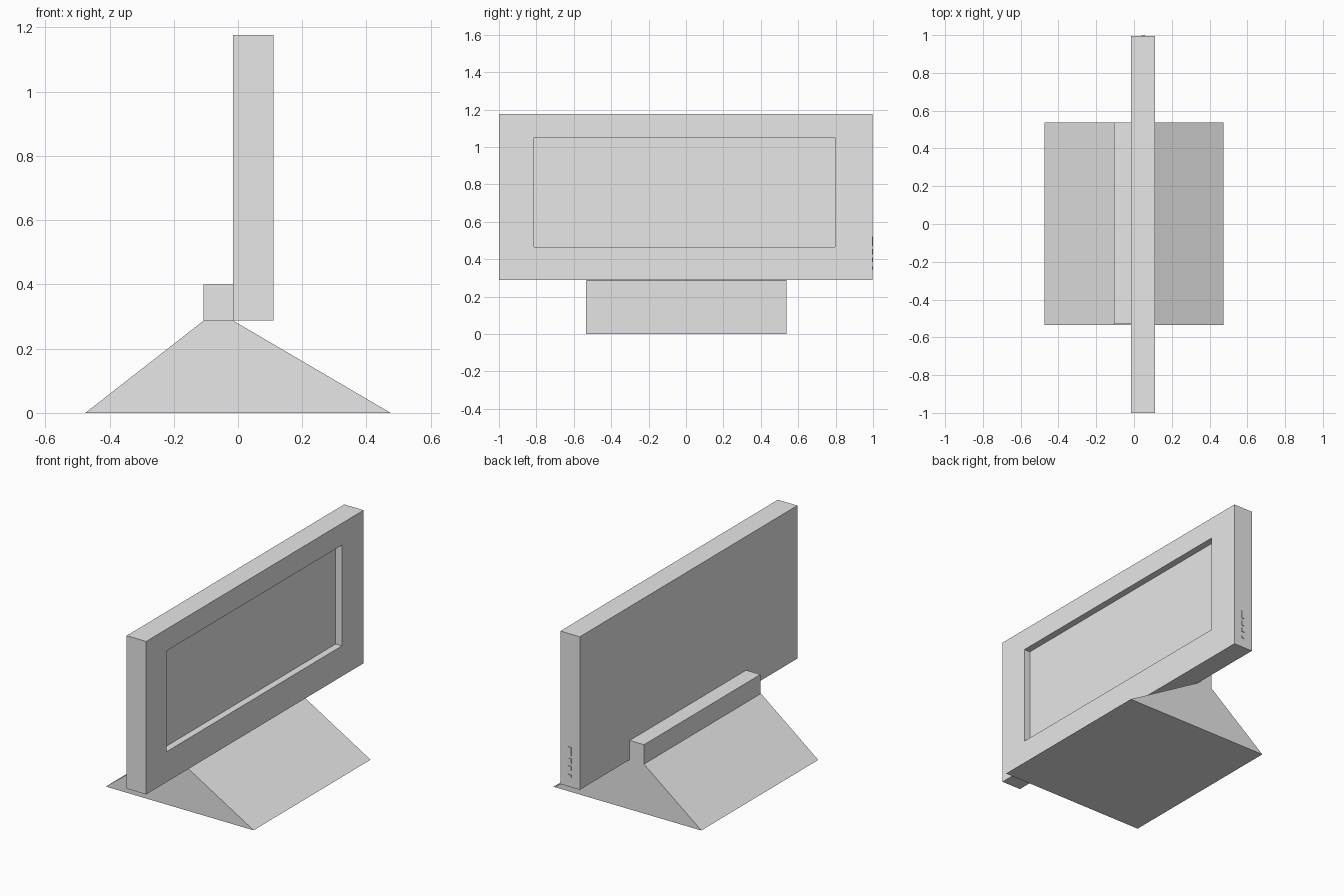
import bpy
import bmesh

cube = bpy.data.objects.get("Cube")
if cube:
    bpy.data.objects.remove(cube, do_unlink=True)

GREY = (0.8, 0.8, 0.8, 1.0)
mat = bpy.data.materials.new("light grey")
mat.use_nodes = True
mat.diffuse_color = GREY
mat.node_tree.nodes["Principled BSDF"].inputs["Base Color"].default_value = GREY


def finish(name, bm):
    bmesh.ops.recalc_face_normals(bm, faces=bm.faces)
    mesh = bpy.data.meshes.new(name)
    bm.to_mesh(mesh)
    bm.free()
    mesh.materials.append(mat)
    obj = bpy.data.objects.new(name, mesh)
    bpy.context.collection.objects.link(obj)
    return obj


def prism(name, profile, y0, y1):
    """Extrude an x-z profile along y."""
    bm = bmesh.new()
    face = bm.faces.new([bm.verts.new((x, y0, z)) for x, z in profile])
    side = bmesh.ops.extrude_face_region(bm, geom=[face])["geom"]
    verts = [v for v in side if isinstance(v, bmesh.types.BMVert)]
    bmesh.ops.translate(bm, verts=verts, vec=(0, y1 - y0, 0))
    return finish(name, bm)


def box(name, x, y, z):
    profile = [(x[0], z[0]), (x[1], z[0]), (x[1], z[1]), (x[0], z[1])]
    return prism(name, profile, *y)


# Sloped foot and the support ledge behind the panel
prism("base", [(-0.475, 0), (0.475, 0), (-0.015, 0.287), (-0.107, 0.287)],
      -0.535, 0.538)
box("support_ledge", (-0.107, -0.015), (-0.53, 0.538), (0.287, 0.4))

# Panel with a recessed screen cut into its +x face
panel = box("screen_panel", (-0.015, 0.11), (-1, 0.996), (0.288, 1.177))
cutter = box("screen_cutter", (0.07, 0.2), (-0.813, 0.797), (0.465, 1.05))
cutter.hide_render = True
cutter.hide_viewport = True
cutter.display_type = 'WIRE'
cut = panel.modifiers.new("screen_recess", 'BOOLEAN')
cut.operation = 'DIFFERENCE'
cut.solver = 'EXACT'
cut.object = cutter

# Small raised controls on the end of the panel
for i, (low, high) in enumerate([(0.345, 0.36), (0.385, 0.41),
                                 (0.425, 0.455), (0.47, 0.52)]):
    box(f"side_button_{i + 1}", (0.04, 0.058), (0.99, 1.0), (low, high))
